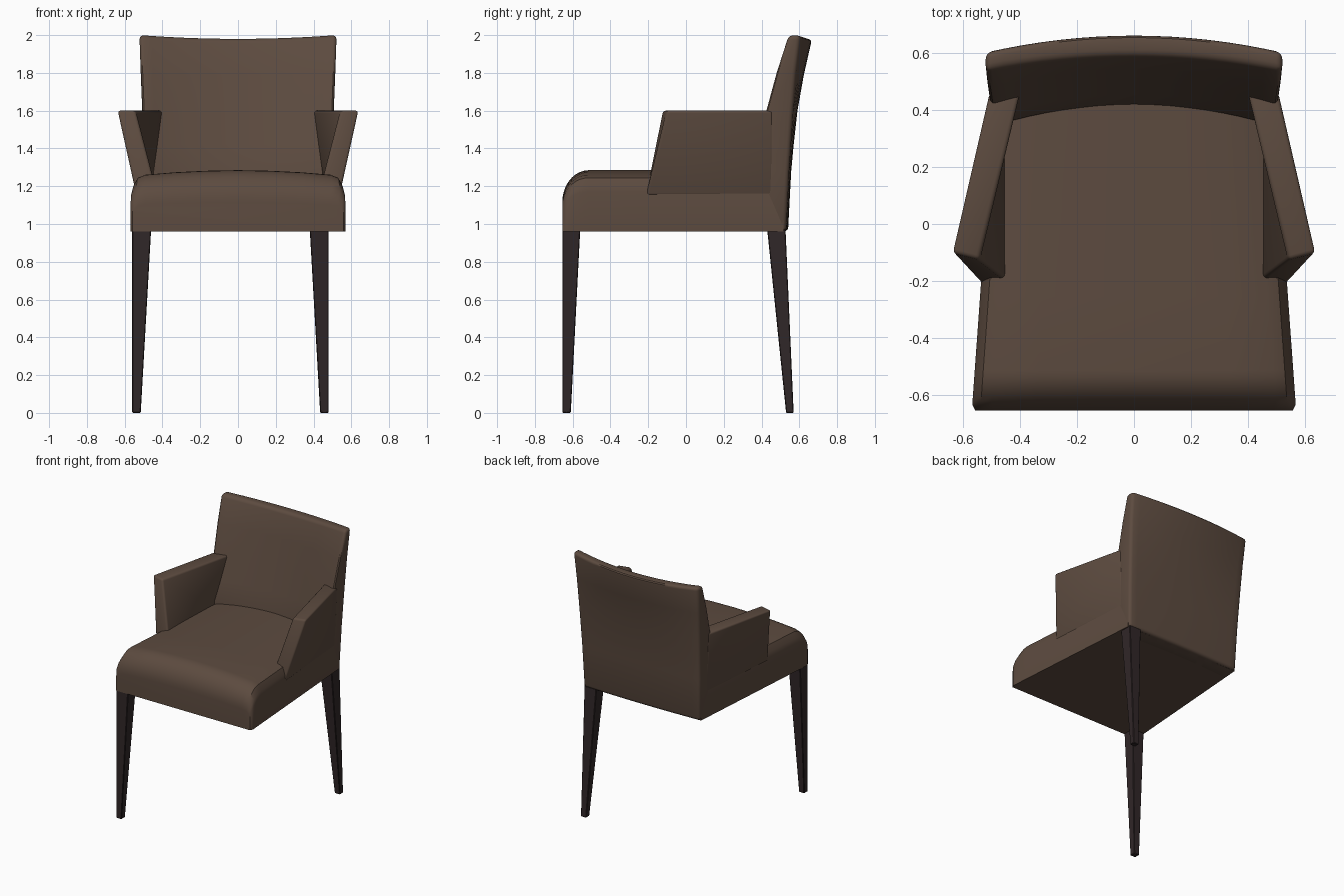
import bpy, bmesh, math

if "Cube" in bpy.data.objects:
    bpy.data.objects.remove(bpy.data.objects["Cube"])


def material(name, rgb):
    m = bpy.data.materials.new(name)
    m.diffuse_color = (*rgb, 1)
    m.use_nodes = True
    m.node_tree.nodes["Principled BSDF"].inputs["Base Color"].default_value = m.diffuse_color
    return m


FABRIC = material("brown fabric", (0.108, 0.070, 0.050))
WOOD = material("dark wood", (0.030, 0.020, 0.021))


def loft(name, rings, mat, bevel=0.0, segments=3):
    """Skin a list of equal closed rings, cap both ends, round the hard edges."""
    bm = bmesh.new()
    vs = [[bm.verts.new(p) for p in r] for r in rings]
    n = len(vs[0])
    for a, b in zip(vs, vs[1:]):
        for i in range(n):
            j = (i + 1) % n
            bm.faces.new((a[i], a[j], b[j], b[i]))
    for r in (vs[0], vs[-1]):
        if n % 2:
            bm.faces.new(r)
        else:
            for i in range(n // 2 - 1):
                bm.faces.new((r[i], r[i + 1], r[n - 2 - i], r[n - 1 - i]))
    bmesh.ops.recalc_face_normals(bm, faces=bm.faces)
    if bevel:
        hard = [e for e in bm.edges if e.calc_face_angle(0) > math.radians(40)]
        bmesh.ops.bevel(bm, geom=hard, offset=bevel, segments=segments,
                        profile=0.5, affect='EDGES', clamp_overlap=True)
    me = bpy.data.meshes.new(name)
    bm.to_mesh(me)
    bm.free()
    me.materials.append(mat)
    ob = bpy.data.objects.new(name, me)
    bpy.context.collection.objects.link(ob)
    bpy.ops.object.select_all(action='DESELECT')
    ob.select_set(True)
    bpy.context.view_layer.objects.active = ob
    bpy.ops.object.shade_smooth_by_angle(angle=math.radians(35))
    return ob


def rect(x0, x1, y0, y1, z):
    return [(x0, y0, z), (x1, y0, z), (x1, y1, z), (x0, y1, z)]


# Seat: crowned cross-section swept front to back, with a rolled front edge
FRONT, BASE = -0.655, 0.96


def seat_half_width(y):
    return 0.57 - 0.072 * (y - FRONT)


def seat_ring(d):
    y = FRONT + d
    w = seat_half_width(y) - 0.6 * max(0, 0.02 - d)
    k = max(0, 1 - d / 0.14)
    h = 0.325 - 0.17 * (1 - math.sqrt(1 - k * k))
    half = [(w, 0), (w, 0.65), (w - 0.008, 0.75), (w - 0.03, 0.875),
            (w - 0.07, 0.925), (0.6 * w, 0.965), (0.3 * w, 0.99)]
    pts = [(-x, f) for x, f in half] + [(0, 1)] + half[::-1]
    return [(x, y, BASE + h * f) for x, f in pts]


depths = [0.14 * (1 - math.cos(math.radians(a))) for a in range(0, 91, 10)]
loft("seat", [seat_ring(d) for d in depths + [0.4, 0.7, 1.0, 1.17]], FABRIC)

# Backrest: rings by height (z, half width, front side/centre y, rear side/centre y)
ROWS = [(0.96, 0.485, 0.380, 0.400, 0.530, 0.540),
        (1.28, 0.495, 0.345, 0.420, 0.545, 0.557),
        (1.42, 0.500, 0.380, 0.455, 0.554, 0.570),
        (1.60, 0.507, 0.420, 0.497, 0.566, 0.590),
        (1.80, 0.515, 0.475, 0.545, 0.582, 0.624),
        (2.00, 0.522, 0.540, 0.590, 0.605, 0.667)]
STEPS = [i / 8 for i in range(-8, 9)]


def back_ring(z, w, fs, fc, rs, rc):
    dip = 0.02 * max(0, (z - 1.6) / 0.4)
    front = [(t * w, fc + (fs - fc) * t * t, z - dip * (1 - t * t)) for t in STEPS]
    rear = [(t * w, rc + (rs - rc) * t * t, z - dip * (1 - t * t)) for t in STEPS]
    return front + rear[::-1]


loft("backrest", [back_ring(*r) for r in ROWS], FABRIC, 0.022)

# Arms: flaring panels rising flush from the seat sides
for side, s in (("left", -1), ("right", 1)):
    bottom = [(0.425, -0.212, 1.15), (seat_half_width(-0.212), -0.212, 1.15),
              (seat_half_width(0.46), 0.46, 1.15), (0.435, 0.46, 1.15)]
    top = [(0.545, -0.125, 1.6), (0.640, -0.100, 1.6),
           (0.508, 0.46, 1.6), (0.400, 0.46, 1.6)]
    loft(side + "_arm", [[(s * x, y, z) for x, y, z in r] for r in (bottom, top)],
         FABRIC, 0.014)

# Legs: one at the front left corner, one raked at the back right corner
loft("front_leg", [rect(-0.56, -0.515, -0.655, -0.61, 0),
                   rect(-0.56, -0.46, -0.655, -0.56, 0.97)], WOOD, 0.004, 1)
loft("back_leg", [rect(0.435, 0.48, 0.53, 0.57, 0),
                  rect(0.38, 0.48, 0.43, 0.527, 0.97)], WOOD, 0.004, 1)
